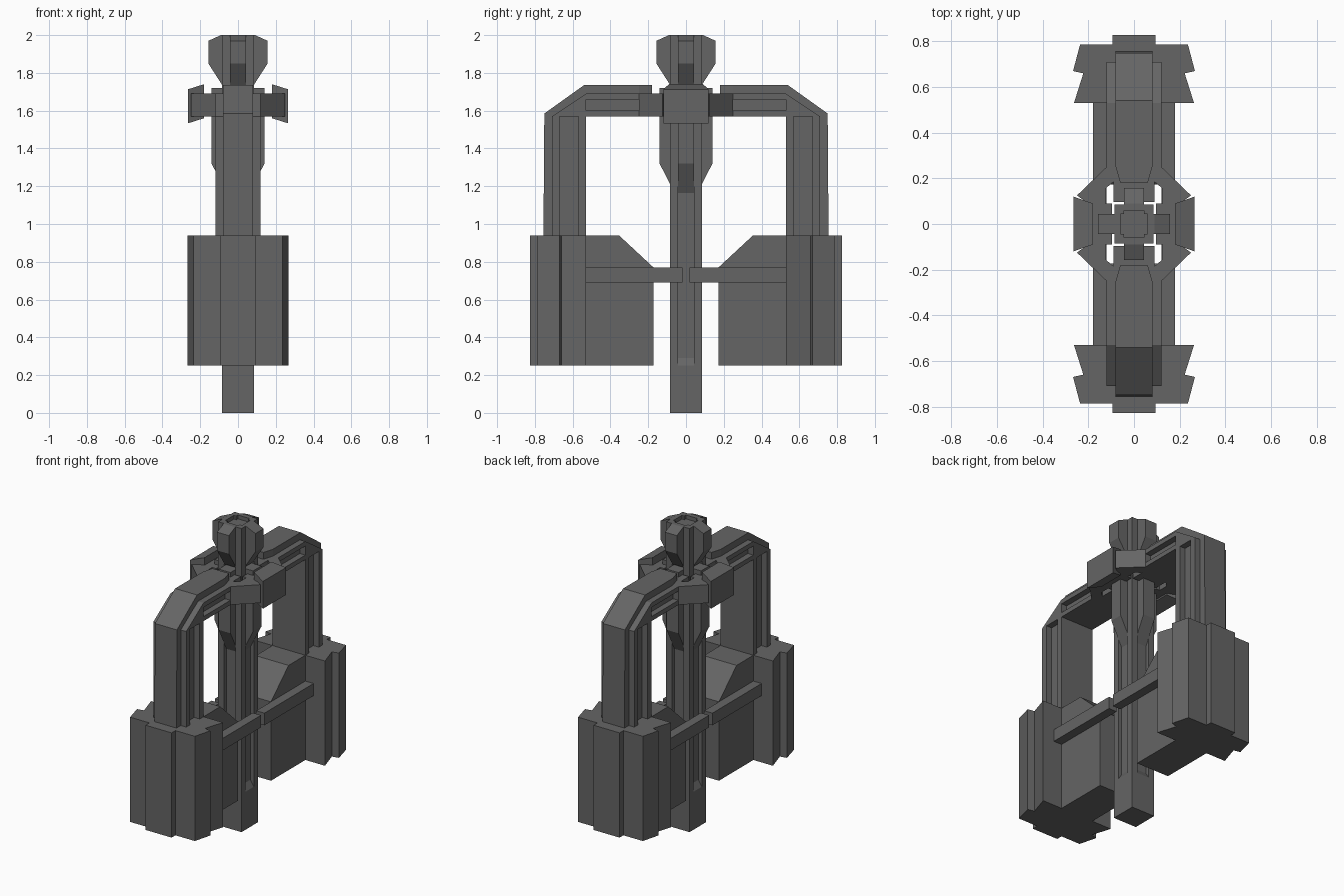
import bpy, bmesh, math
from mathutils import Matrix, Vector

if "Cube" in bpy.data.objects:
    bpy.data.objects.remove(bpy.data.objects["Cube"])

metal = bpy.data.materials.new("dark_grey_metal")
metal.use_nodes = True
GREY = (0.13, 0.13, 0.13, 1)
metal.diffuse_color = GREY
metal.node_tree.nodes["Principled BSDF"].inputs["Base Color"].default_value = GREY

MAP = {"x": lambda p, q, h: (h, p, q), "z": lambda p, q, h: (p, q, h)}


def prism(name, pts, axis, lo, hi, mirror="", spins=1):
    """Extrude a 2D outline along an axis; repeat by spinning about z or mirroring."""
    bm = bmesh.new()
    for k in range(spins):
        rot = Matrix.Rotation(math.tau * k / spins, 3, "Z")
        rings = [[bm.verts.new(rot @ Vector(MAP[axis](p, q, h))) for p, q in pts]
                 for h in (lo, hi)]
        for ring in rings:
            bm.faces.new(ring)
        n = len(pts)
        for i in range(n):
            j = (i + 1) % n
            bm.faces.new((rings[0][i], rings[0][j], rings[1][j], rings[1][i]))
    bmesh.ops.recalc_face_normals(bm, faces=bm.faces)
    mesh = bpy.data.meshes.new(name)
    bm.to_mesh(mesh)
    bm.free()
    mesh.materials.append(metal)
    ob = bpy.data.objects.new(name, mesh)
    bpy.context.collection.objects.link(ob)
    if mirror:
        mod = ob.modifiers.new("mirror", "MIRROR")
        mod.use_axis = ("x" in mirror, "y" in mirror, False)
        mod.use_mirror_merge = False
    return ob


def rect(a, b, c, d):
    return [(a, c), (b, c), (b, d), (a, d)]


# Central mast: solid foot, recessed core, four corner posts
W, G, C = 0.085, 0.043, 0.06
prism("mast_foot", rect(-W, W, -W, W), "z", 0, 0.25)
prism("mast_core", rect(-C, C, -C, C), "z", 0.25, 1.975)
prism("mast_posts", rect(G, W, G, W), "z", 0.25, 2.0, spins=4)

# Fins and ramps on each of the four mast sides
prism("groove_ramps", [(C, 0.25), (W, 0.25), (C, 0.29)], "x", -G, G, spins=4)
prism("mast_fins", [(C, 1.165), (0.14, 1.32), (0.14, 1.72), (C, 1.72)],
      "x", -G, G, spins=4)
prism("head_fins", [(C, 1.73), (0.08, 1.73), (0.157, 1.85), (0.157, 1.97),
                    (0.09, 2.0), (C, 2.0)], "x", -G, G, spins=4)

# Arms: wide central slab bent over at the shoulder
prism("arm_slab", [(0.25, 1.57), (0.53, 1.57), (0.53, 0.9), (0.755, 0.9),
                   (0.75, 1.585), (0.54, 1.735), (0.25, 1.735)],
      "x", -0.08, 0.08, "y")
prism("arm_tip", [(-0.08, 0.25), (-0.06, 0.18), (0.06, 0.18), (0.08, 0.25)],
      "z", 1.57, 1.735, "y")

# Side rails that leave grooves along each arm
SIDE = (0.08, 0.12)
prism("arm_shoulder", [(0.53, 1.57), (0.71, 1.57), (0.53, 1.69)], "x", *SIDE, "xy")
for label, a, b in (("inner", 0.53, 0.57), ("outer", 0.67, 0.71)):
    prism(label + "_leg_rail", rect(a, b, 0.9, 1.57), "x", *SIDE, "xy")
for label, a, b in (("lower", 1.57, 1.6), ("upper", 1.66, 1.69)):
    prism(label + "_arm_rail", rect(0.22, 0.53, a, b), "x", *SIDE, "xy")

# Collar around the mast
prism("collar_end", rect(-0.09, 0.09, 0.097, 0.25), "z", 1.57, 1.69, "y")
prism("collar_side", rect(0.097, 0.19, -0.09, 0.09), "z", 1.57, 1.69, "x")
prism("collar_diagonal", [(0.12, 0.25), (0.25, 0.125), (0.2, 0.09), (0.125, 0.09),
                          (0.125, 0.155), (0.09, 0.185), (0.09, 0.25)],
      "z", 1.57, 1.69, "xy")

# Flared side boxes, sloping down towards the outside
box = prism("collar_box", [(0.18, -0.09), (0.265, -0.12), (0.265, 0.12), (0.18, 0.09)],
            "z", 1.56, 1.74, "x")
for v in box.data.vertices:
    if v.co.x > 0.2:
        v.co.z -= 0.027

# Lower blocks: stepped pod, face plate, sloped inner wedge
pod = [(0.263, 0.53), (0.222, 0.66), (0.267, 0.67), (0.236, 0.787)]
prism("pod", pod + [(-x, y) for x, y in reversed(pod)], "z", 0.25, 0.94, "y")
prism("pod_plate", rect(-0.095, 0.095, 0.78, 0.827), "z", 0.25, 0.94, "y")
prism("pod_wedge", [(0.172, 0.25), (0.53, 0.25), (0.53, 0.94), (0.355, 0.94),
                    (0.172, 0.77)], "x", -0.12, 0.12, "y")

# Horizontal guide bars beside the mast
prism("guide_bar", rect(0.018, 0.53, 0.69, 0.77), "x", 0.12, 0.18, "xy")
